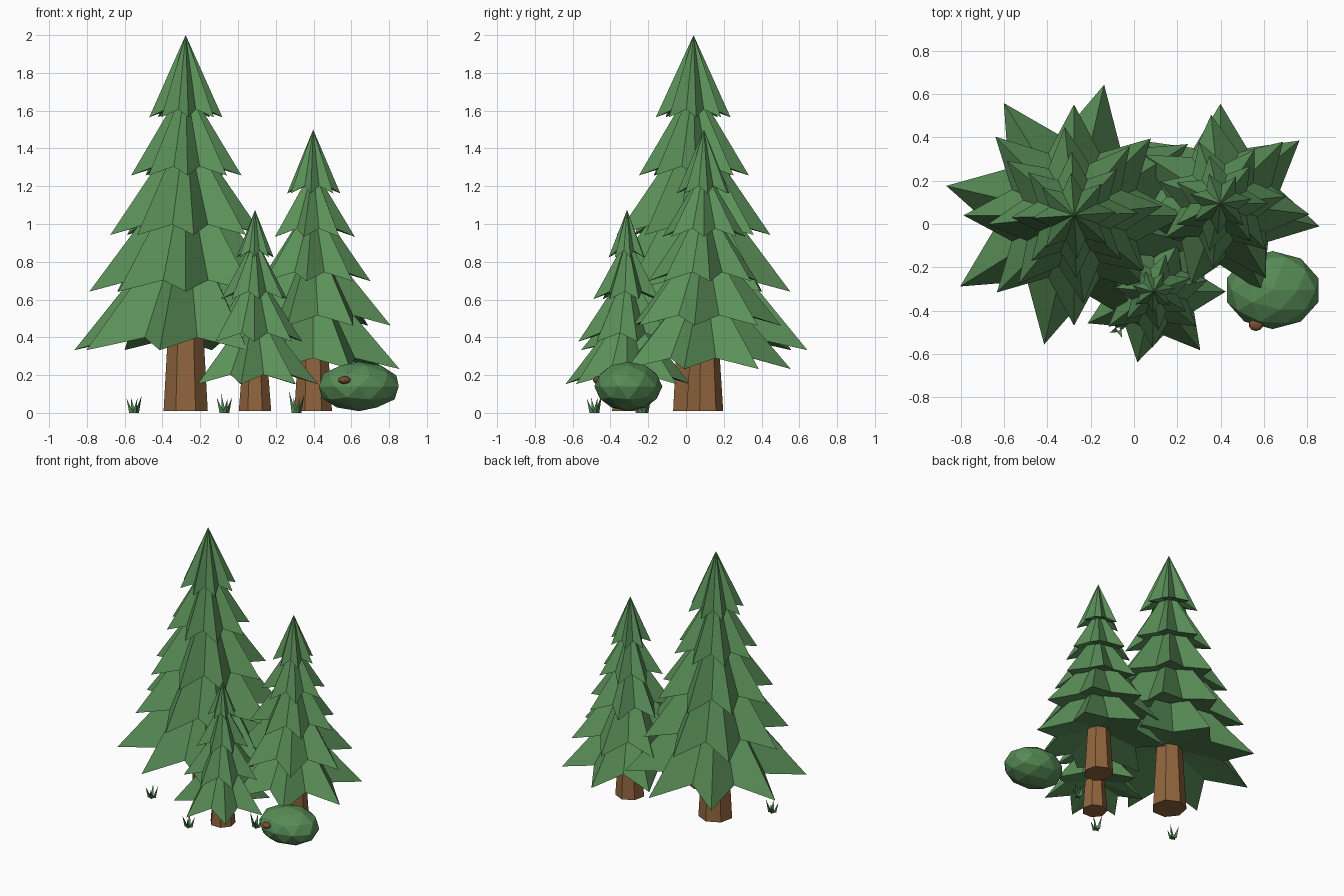
import bpy, bmesh, math, random
from mathutils import Vector, Matrix

random.seed(4)
cube = bpy.data.objects.get("Cube")
if cube:
    bpy.data.objects.remove(cube)


def material(name, rgb):
    m = bpy.data.materials.new(name)
    m.use_nodes = True
    m.diffuse_color = (*rgb, 1)
    m.node_tree.nodes["Principled BSDF"].inputs["Base Color"].default_value = (*rgb, 1)
    return m


NEEDLE = material("needle green", (0.105, 0.28, 0.1))
LEAF = material("bush green", (0.095, 0.26, 0.093))
GRASS = material("grass green", (0.075, 0.22, 0.085))
BARK = material("bark brown", (0.275, 0.128, 0.047))
KNOB = material("dark brown", (0.2, 0.08, 0.033))


def finish(name, bm, mat, location):
    bmesh.ops.recalc_face_normals(bm, faces=bm.faces)
    mesh = bpy.data.meshes.new(name)
    bm.to_mesh(mesh)
    bm.free()
    mesh.materials.append(mat)
    obj = bpy.data.objects.new(name, mesh)
    obj.location = location
    bpy.context.collection.objects.link(obj)
    return obj


def add_tier(bm, points, apex_z, tip_z, radius, phase):
    """Star-shaped cone with drooping tips and a hollowed underside."""
    rise = 0.03 + 0.06 * radius
    apex = bm.verts.new((0, 0, apex_z))
    base = bm.verts.new((0, 0, tip_z + rise + 0.15 * radius))
    ring = []
    for i in range(points * 2):
        a = math.radians(phase) + math.pi * i / points
        valley = i % 2
        r = radius * (0.61 if valley else random.uniform(0.98, 1.02))
        z = tip_z + (rise if valley else 0)
        ring.append(bm.verts.new((r * math.cos(a), r * math.sin(a), z)))
    for a, b in zip(ring, ring[1:] + ring[:1]):
        bm.faces.new((apex, a, b))
        bm.faces.new((base, b, a))


def pine(name, x, y, points, trunk, tiers):
    """trunk: bottom radius, top radius, top height."""
    bm = bmesh.new()
    for tier in tiers:
        add_tier(bm, points, *tier)
    finish(name + "_foliage", bm, NEEDLE, (x, y, 0))
    low, high, top = trunk
    bm = bmesh.new()
    bmesh.ops.create_cone(bm, cap_ends=True, segments=7, radius1=low, radius2=high,
                          depth=top, matrix=Matrix.Translation((0, 0, top / 2 + 0.01)))
    finish(name + "_trunk", bm, BARK, (x, y, 0))


# Pines: each tier is apex height, tip height, radius, turn in degrees
pine("tall_pine", -0.277, 0.04, 8, (0.12, 0.08, 0.7), [
    (2.0, 1.565, 0.197, 4), (1.75, 1.257, 0.293, 2), (1.54, 0.942, 0.405, 6),
    (1.33, 0.642, 0.51, 0), (1.07, 0.332, 0.61, 32)])
pine("middle_pine", 0.398, 0.095, 7, (0.102, 0.07, 0.5), [
    (1.5, 1.162, 0.145, 8), (1.3, 0.932, 0.225, 0), (1.14, 0.697, 0.3, 6),
    (0.97, 0.462, 0.41, -7), (0.77, 0.232, 0.465, -13)])
pine("small_pine", 0.09, -0.312, 7, (0.088, 0.06, 0.35), [
    (1.075, 0.823, 0.1, 10), (0.93, 0.602, 0.178, 20),
    (0.77, 0.377, 0.26, 12), (0.58, 0.152, 0.34, 0)])


def blob(name, mat, center, size, detail):
    bm = bmesh.new()
    bmesh.ops.create_icosphere(bm, subdivisions=detail, radius=1)
    bmesh.ops.scale(bm, vec=size, verts=bm.verts)
    finish(name, bm, mat, center)


# Bush with a small woody knob on its front
blob("bush", LEAF, (0.64, -0.305, 0.14), (0.222, 0.18, 0.131), 2)
blob("bush_knob", KNOB, (0.563, -0.465, 0.174), (0.034, 0.029, 0.021), 2)


def grass_tuft(name, x, y):
    """Four pointed blades leaning outward."""
    bm = bmesh.new()
    for i in range(4):
        a = math.tau * i / 4 + 0.4
        out = Vector((math.cos(a), math.sin(a), 0))
        foot = out * 0.014
        height = random.uniform(0.075, 0.115)
        tip = bm.verts.new(foot + out * 0.03 + Vector((0, 0, height)))
        ring = []
        for k in range(3):
            b = a + math.tau * k / 3
            ring.append(bm.verts.new(foot + Vector((math.cos(b), math.sin(b), 0)) * 0.014))
        bm.faces.new(ring)
        for p, q in zip(ring, ring[1:] + ring[:1]):
            bm.faces.new((p, q, tip))
    finish(name, bm, GRASS, (x, y, 0))


grass_tuft("left_grass", -0.55, -0.24)
grass_tuft("front_grass", -0.072, -0.485)
grass_tuft("right_grass", 0.31, -0.225)
